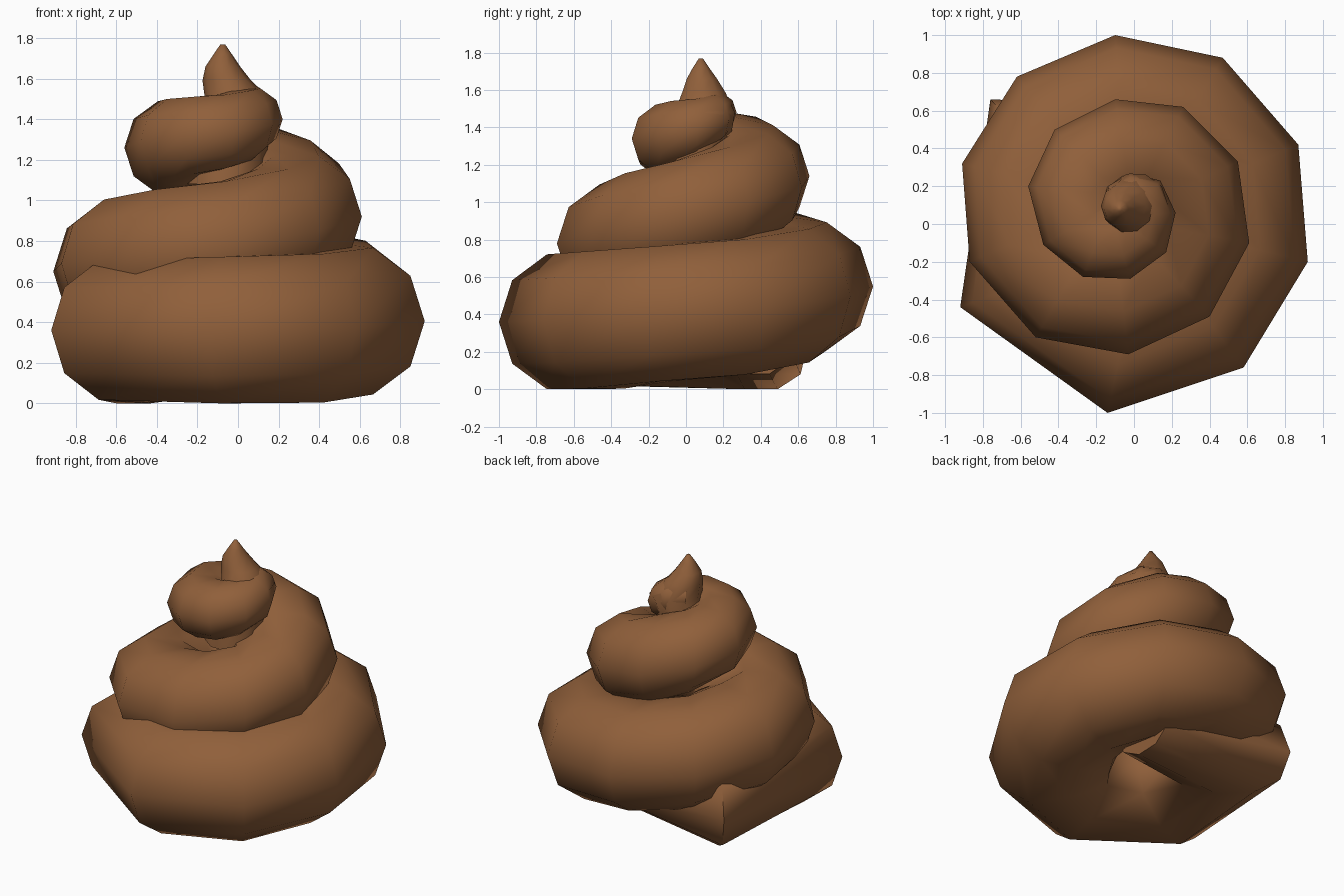
import bpy, bmesh, math
from mathutils import Vector

cube = bpy.data.objects.get("Cube")
if cube:
    bpy.data.objects.remove(cube, do_unlink=True)

SIDES = 10
INNER_STRETCH = 1.3  # the hidden inner half of the tube is fuller

brown = bpy.data.materials.new("warm_brown")
brown.use_nodes = True
colour = (0.28, 0.116, 0.043, 1)
brown.diffuse_color = colour
brown.node_tree.nodes["Principled BSDF"].inputs["Base Color"].default_value = colour


def skin_rings(name, rings):
    """Bridge equal-sized rings into one closed, smooth tube."""
    bm = bmesh.new()
    loops = [[bm.verts.new(p) for p in ring] for ring in rings]
    for a, b in zip(loops, loops[1:]):
        for i in range(len(a)):
            j = (i + 1) % len(a)
            bm.faces.new((a[i], a[j], b[j], b[i]))
    bm.faces.new(loops[0])
    bm.faces.new(loops[-1])
    bmesh.ops.remove_doubles(bm, verts=bm.verts, dist=0.0005)
    bmesh.ops.recalc_face_normals(bm, faces=bm.faces)
    mesh = bpy.data.meshes.new(name)
    bm.to_mesh(mesh)
    bm.free()
    mesh.materials.append(brown)
    obj = bpy.data.objects.new(name, mesh)
    bpy.context.collection.objects.link(obj)
    bpy.ops.object.select_all(action="DESELECT")
    obj.select_set(True)
    bpy.context.view_layer.objects.active = obj
    bpy.ops.object.shade_smooth_by_angle(angle=math.radians(65))
    return obj


# Rising spiral: outer edge x, y, height and tube radius
tail = [(.2, .62, .32, .25), (-.76, .66, .28, .34)]
lower_coil = [
    (-.92, -.44, .36, .36), (-.14, -1, .36, .38), (.58, -.76, .37, .385),
    (.92, -.2, .405, .38), (.87, .42, .44, .38), (.47, .88, .5, .375),
    (-.1, 1, .55, .36), (-.62, .78, .6, .36), (-.91, .32, .65, .36),
]
middle_coil = [
    (-.87, -.2, .69, .33), (-.52, -.6, .74, .33), (-.03, -.69, .78, .33),
    (.4, -.49, .85, .32), (.61, -.1, .92, .315), (.55, .33, 1, .31),
    (.26, .62, 1.08, .3), (-.1, .66, 1.14, .285), (-.42, .5, 1.21, .26),
]
upper_coil = [
    (-.56, .2, 1.26, .24), (-.48, -.11, 1.29, .22), (-.27, -.28, 1.32, .2),
    (-.02, -.29, 1.34, .19), (.17, -.15, 1.37, .18), (.22, .06, 1.4, .16),
    (.14, .23, 1.44, .14), (-.02, .27, 1.48, .11), (-.14, .2, 1.51, .09),
]
path = tail + lower_coil + middle_coil + upper_coil

rings = []
for n, (x, y, z, r) in enumerate(path):
    before, after = path[max(n - 1, 0)], path[min(n + 1, len(path) - 1)]
    outward = Vector((after[1] - before[1], before[0] - after[0], 0)).normalized()
    centre = Vector((x, y, z)) - outward * r
    ring = []
    for i in range(SIDES):
        a = math.tau * i / SIDES
        reach = r * math.cos(a)
        if reach < 0:
            reach *= INNER_STRETCH
        p = centre + outward * reach
        p.z = max(0, z + r * math.sin(a))  # flat underside on the ground
        ring.append(p)
    rings.append(ring)
skin_rings("coiled_body", rings)

# Pointed tip rising from the core: centre x, y, height and radius
tip = [(-.06, .06, 1.08, .2), (-.03, .07, 1.36, .18), (.01, .1, 1.48, .17),
       (-.055, .095, 1.59, .12), (-.075, .085, 1.66, .085),
       (-.075, .08, 1.72, .045), (-.075, .08, 1.768, .012)]
skin_rings("pointed_tip", [
    [(x + r * math.cos(math.tau * i / SIDES), y + r * math.sin(math.tau * i / SIDES), z)
     for i in range(SIDES)] for x, y, z, r in tip])
